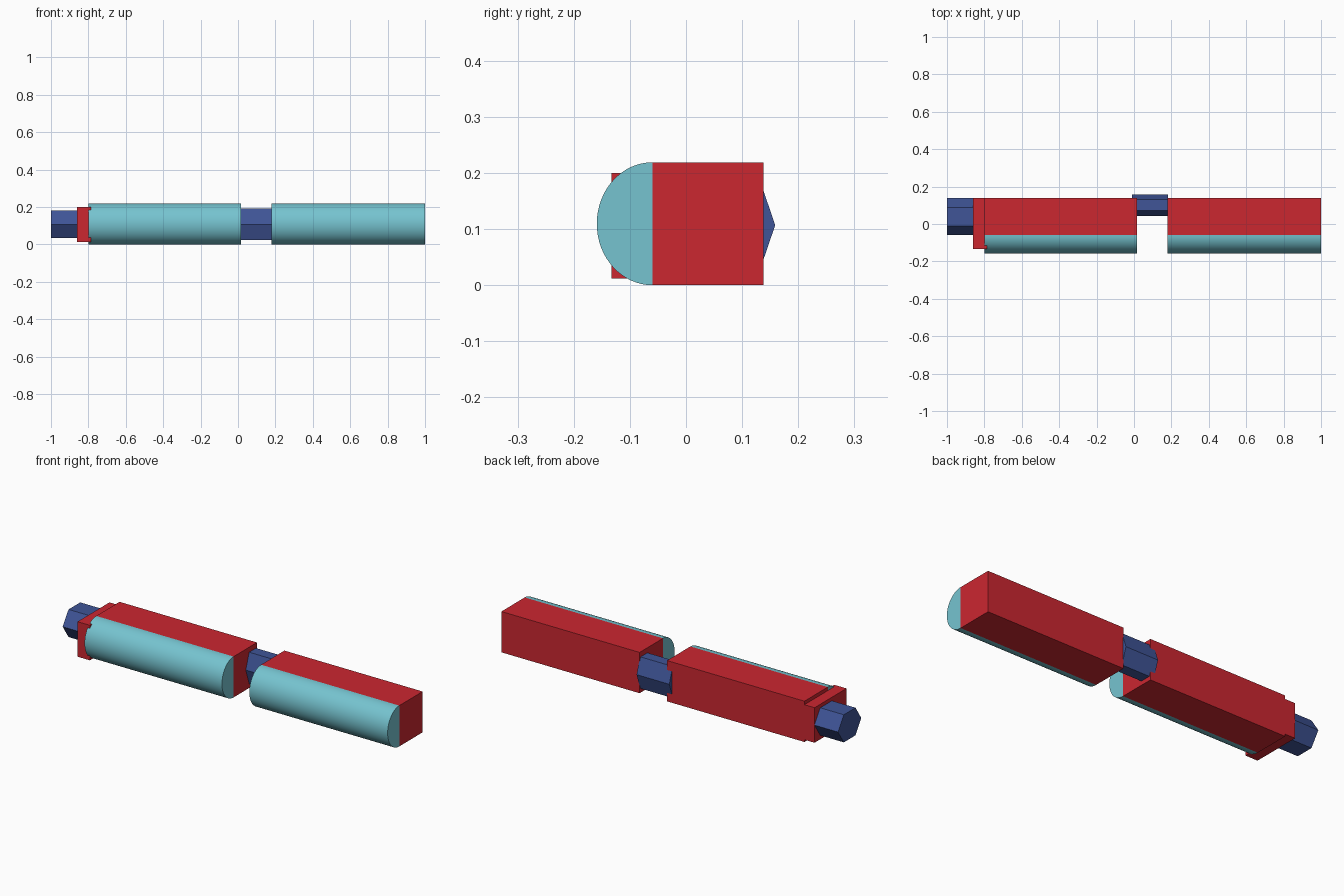
import bpy, bmesh
from math import cos, sin, pi, radians

if "Cube" in bpy.data.objects:
    bpy.data.objects.remove(bpy.data.objects["Cube"])


def material(name, rgb):
    m = bpy.data.materials.new(name)
    m.diffuse_color = (*rgb, 1)
    m.use_nodes = True
    m.node_tree.nodes["Principled BSDF"].inputs["Base Color"].default_value = m.diffuse_color
    return m


RED = material("red", (0.60, 0.02, 0.03))
TEAL = material("teal", (0.18, 0.55, 0.63))
BLUE = material("blue", (0.05, 0.09, 0.31))


def extrude_x(name, profile, x0, x1, mat, smooth=False):
    """Solid bar along x from a closed (y, z) profile."""
    bm = bmesh.new()
    face = bm.faces.new([bm.verts.new((x0, y, z)) for y, z in profile])
    ext = bmesh.ops.extrude_face_region(bm, geom=[face], use_keep_orig=True)
    verts = [v for v in ext["geom"] if isinstance(v, bmesh.types.BMVert)]
    bmesh.ops.translate(bm, verts=verts, vec=(x1 - x0, 0, 0))
    bmesh.ops.recalc_face_normals(bm, faces=bm.faces)
    mesh = bpy.data.meshes.new(name)
    bm.to_mesh(mesh)
    bm.free()
    mesh.materials.append(mat)
    ob = bpy.data.objects.new(name, mesh)
    bpy.context.collection.objects.link(ob)
    if smooth:
        bpy.ops.object.select_all(action='DESELECT')
        ob.select_set(True)
        bpy.context.view_layer.objects.active = ob
        bpy.ops.object.shade_smooth_by_angle(angle=radians(30))
    return ob


def rect(y0, y1, z0, z1):
    return [(y0, z0), (y1, z0), (y1, z1), (y0, z1)]


def arc(cy, cz, ry, rz, a0, a1, n, closed=False):
    steps = n if closed else n + 1
    return [(cy + ry * cos(a0 + (a1 - a0) * i / n),
             cz + rz * sin(a0 + (a1 - a0) * i / n)) for i in range(steps)]


# Two body sections: red block with a rounded teal front
for side, x0, x1 in (("left", -0.80, 0.016), ("right", 0.179, 1.0)):
    extrude_x(f"{side}_block", rect(-0.06, 0.138, 0, 0.219), x0, x1, RED)
    extrude_x(f"{side}_rounded_front",
              arc(-0.06, 0.1095, 0.099, 0.1095, pi / 2, 3 * pi / 2, 32),
              x0, x1, TEAL, smooth=True)

# End plate
extrude_x("end_plate", rect(-0.133, 0.138, 0.012, 0.2), -0.86, -0.787, RED)

# Hexagonal end stub and hexagonal connector
extrude_x("end_stub", arc(0.04, 0.107, 0.099, 0.0855, 0, 2 * pi, 6, True),
          -1.0, -0.86, BLUE)
extrude_x("connector", arc(0.101, 0.107, 0.058, 0.098, 0, 2 * pi, 6, True),
          -0.012, 0.182, BLUE)
